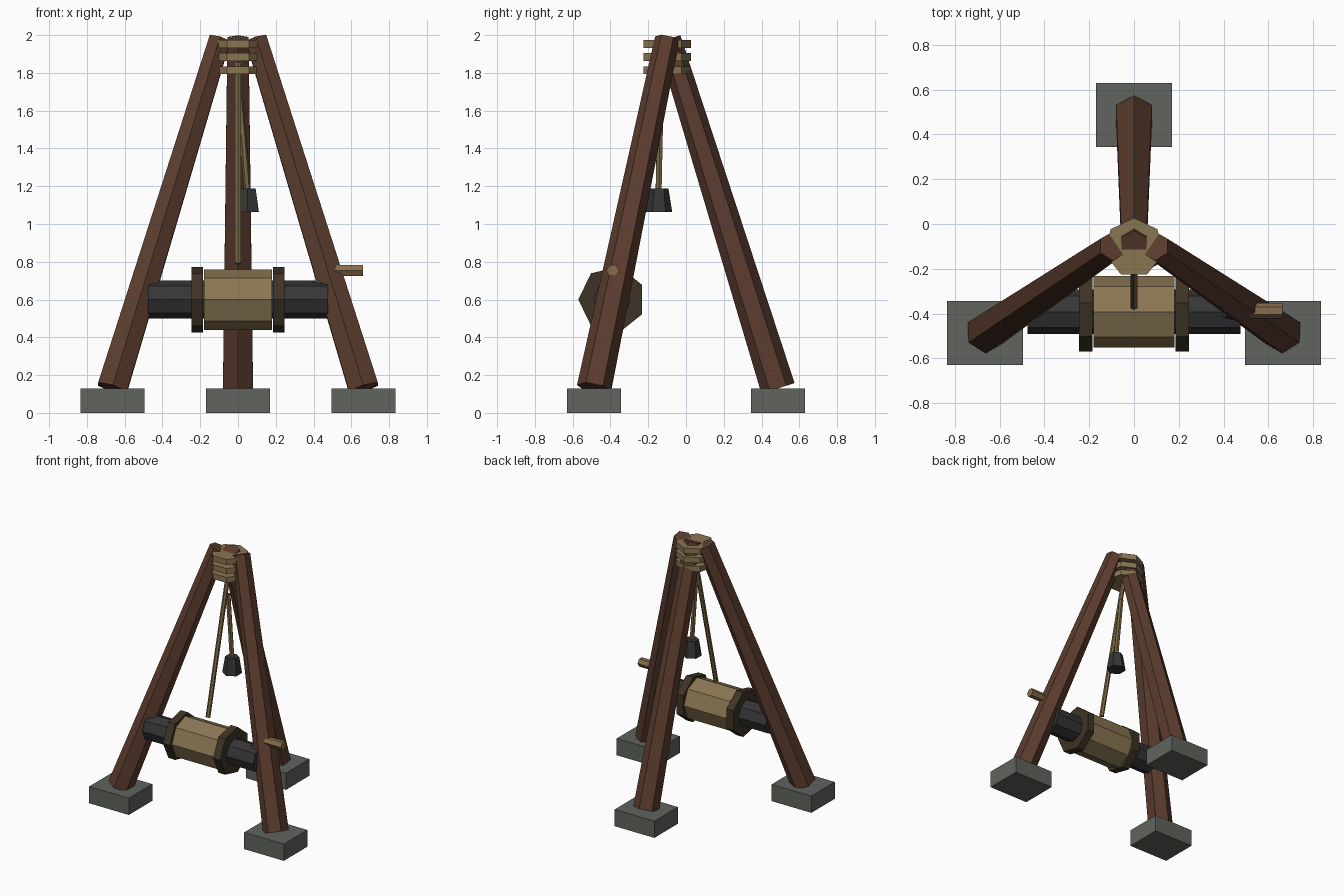
import bpy, bmesh, math
from mathutils import Vector, Matrix

if "Cube" in bpy.data.objects:
    bpy.data.objects.remove(bpy.data.objects["Cube"])


def mat(name, rgb):
    m = bpy.data.materials.new(name)
    m.diffuse_color = (*rgb, 1)
    m.use_nodes = True
    m.node_tree.nodes["Principled BSDF"].inputs["Base Color"].default_value = m.diffuse_color
    return m


WOOD = mat("brown wood", (0.105, 0.045, 0.027))
TAN = mat("tan rope coil", (0.255, 0.182, 0.085))
ROPE = mat("hanging rope", (0.195, 0.138, 0.056))
GRIP = mat("handle wood", (0.25, 0.15, 0.07))
DARK = mat("dark flange wood", (0.048, 0.034, 0.018))
IRON = mat("dark iron", (0.036, 0.036, 0.038))
STONE = mat("grey stone", (0.115, 0.125, 0.11))


def finish(name, bm, material):
    bmesh.ops.recalc_face_normals(bm, faces=bm.faces)
    me = bpy.data.meshes.new(name)
    bm.to_mesh(me)
    bm.free()
    me.materials.append(material)
    ob = bpy.data.objects.new(name, me)
    bpy.context.collection.objects.link(ob)
    return ob


def rod(name, a, b, r0, r1, n, material, spin=0.0):
    """Tapered n-sided prism from a to b; the first corner points to +y before tilting."""
    a, b = Vector(a), Vector(b)
    rot = Vector((0, 0, 1)).rotation_difference(b - a)
    bm = bmesh.new()
    rings = []
    for c, r in ((a, r0), (b, r1)):
        ring = []
        for k in range(n):
            t = spin + math.tau * k / n
            ring.append(bm.verts.new(c + rot @ Vector((-r * math.sin(t), r * math.cos(t), 0))))
        rings.append(ring)
    lo, hi = rings
    for k in range(n):
        j = (k + 1) % n
        bm.faces.new((lo[k], lo[j], hi[j], hi[k]))
    bm.faces.new(lo[::-1])
    bm.faces.new(hi)
    return finish(name, bm, material)


def box(name, centre, size, material):
    bm = bmesh.new()
    bmesh.ops.create_cube(bm, size=1, matrix=Matrix.Translation(centre) @ Matrix.Diagonal((*size, 1)))
    return finish(name, bm, material)


# Three legs on stone feet
for label, foot, top in (("left", (-0.665, -0.487), (-0.096, -0.10)),
                         ("right", (0.665, -0.487), (0.096, -0.10)),
                         ("back", (0, 0.487), (0, -0.092))):
    box(label + "_foot", (*foot, 0.065), (0.34, 0.287, 0.13), STONE)
    rod(label + "_leg", (*foot, 0.13), (*top, 1.98), 0.092, 0.065, 6, WOOD)

# Rope lashings around the apex
for i, z in enumerate((1.814, 1.883, 1.952)):
    rod(f"lashing_{i + 1}", (0, -0.106, z - 0.021), (0, -0.106, z + 0.021), 0.133, 0.133, 7, TAN)

# Winch: axle, rope drum and two flanges
WY, WZ = -0.392, 0.60
rod("axle", (-0.476, WY, WZ), (0.476, WY, WZ), 0.1, 0.1, 8, IRON)
rod("rope_drum", (-0.18, WY, WZ), (0.18, WY, WZ), 0.16, 0.16, 8, TAN)
for label, s in (("left", -1), ("right", 1)):
    x = s * 0.215
    rod(label + "_flange", (x - 0.03, WY, WZ), (x + 0.03, WY, WZ), 0.178, 0.178, 7, DARK, math.pi)

# Crank arm and handle
rod("crank_arm", (0.36, -0.40, 0.645), (0.52, -0.395, 0.73), 0.03, 0.03, 6, IRON)
rod("crank_handle", (0.49, -0.388, 0.753), (0.663, -0.388, 0.753), 0.034, 0.034, 6, GRIP)

# Hoist rope, and a second rope carrying the weight
rod("hoist_rope", (0, -0.11, 1.85), (0, -0.368, 0.79), 0.017, 0.017, 6, ROPE)
rod("weight_rope", (0.01, -0.135, 1.66), (0.05, -0.145, 1.18), 0.018, 0.018, 6, ROPE)
rod("weight", (0.05, -0.143, 1.064), (0.05, -0.143, 1.188), 0.07, 0.05, 6, IRON)
